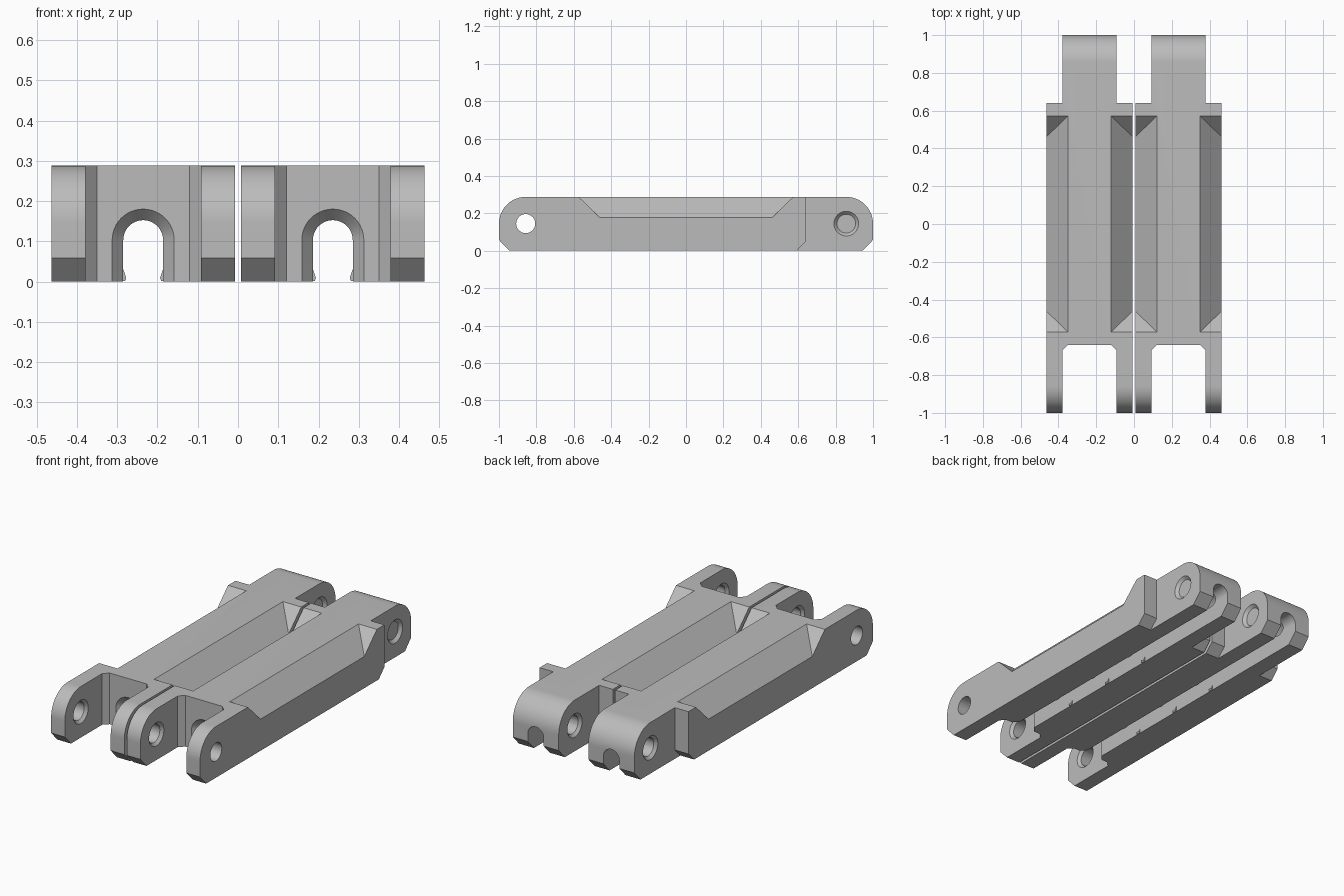
import bpy, bmesh, math

if "Cube" in bpy.data.objects:
    bpy.data.objects.remove(bpy.data.objects["Cube"])

H = 0.287          # link height
W = 0.228          # half width of the link
T = 0.143          # half width of the tongue and of the fork gap
PIN_Y, PIN_Z = 0.857, 0.145

grey = bpy.data.materials.new("plain grey")
grey.diffuse_color = (0.5, 0.5, 0.5, 1)
grey.use_nodes = True
grey.node_tree.nodes["Principled BSDF"].inputs["Base Color"].default_value = grey.diffuse_color


def loft(name, a, b):
    """Closed solid between two matching loops of 3D points."""
    bm = bmesh.new()
    va, vb = [bm.verts.new(p) for p in a], [bm.verts.new(p) for p in b]
    n = len(a)
    bm.faces.new(va)
    bm.faces.new(vb)
    for i in range(n):
        j = (i + 1) % n
        bm.faces.new((va[i], va[j], vb[j], vb[i]))
    bmesh.ops.recalc_face_normals(bm, faces=bm.faces)
    me = bpy.data.meshes.new(name)
    bm.to_mesh(me)
    bm.free()
    me.materials.append(grey)
    ob = bpy.data.objects.new(name, me)
    bpy.context.collection.objects.link(ob)
    return ob


def along_x(name, pts, x0, x1):
    return loft(name, [(x0, y, z) for y, z in pts], [(x1, y, z) for y, z in pts])


def along_z(name, pts, z0, z1):
    return loft(name, [(x, y, z0) for x, y in pts], [(x, y, z1) for x, y in pts])


def arc(cx, cy, r, a0, a1, n):
    return [(cx + r * math.cos(math.radians(a0 + (a1 - a0) * i / n)),
             cy + r * math.sin(math.radians(a0 + (a1 - a0) * i / n))) for i in range(n + 1)]


def combine(target, tool, op='DIFFERENCE'):
    mod = target.modifiers.new("combine", 'BOOLEAN')
    mod.operation, mod.object, mod.solver = op, tool, 'EXACT'
    bpy.context.view_layer.objects.active = target
    bpy.ops.object.modifier_apply(modifier=mod.name)
    bpy.data.objects.remove(tool)


def arch(h, y):
    """Arch outline of half width h, open towards the ground."""
    pts = [(h, -0.05)] + arc(0, 0.103, h, 0, 180, 24) + [(-h, -0.05)]
    return [(x, y, z) for x, z in pts]


def circle(x, y, r):
    return [(x, p, q) for p, q in arc(y, PIN_Z, r, 0, 360, 32)[:-1]]


# Main side outline: rounded top ends, chamfered bottom ends
r = H - PIN_Z
outline = ([(-0.945, 0), (0.945, 0), (1, 0.058)]
           + arc(PIN_Y, PIN_Z, r + 0.001, 0, 90, 16)
           + arc(-PIN_Y, PIN_Z, r + 0.001, 90, 180, 16) + [(-1, 0.058)])
link = along_x("left_link", outline, -W, W)

# Fork gap with chamfered inner corners
combine(link, along_z("fork_gap", [(-T, -1.1), (T, -1.1), (T, -0.668), (T - 0.028, -0.64),
                                   (0.028 - T, -0.64), (-T, -0.668)], -0.1, 0.4))

for s in (-1, 1):
    # Narrow tongue, leaving shoulders with a bottom chamfer
    combine(link, along_x("shoulder", [(0.56, -0.03), (0.64, 0.05), (0.64, 0.4),
                                       (1.1, 0.4), (1.1, -0.03)], s * T, s * 0.3))
    # Sloping recess along the upper side edge
    hi, lo = -0.3, 1.3

    def at(t, side):
        return (s * (0.114 + 0.114 * t), side * (0.573 - 0.112 * t), H + 0.001 - 0.110 * t)

    def end(side):
        top = at(hi, side)
        low = at(lo, side)
        return [top, low, (low[0], top[1], top[2])]
    combine(link, loft("side_recess", end(-1), end(1)))

# Cable channel with flared mouth
combine(link, loft("channel", arch(0.0495, -0.7), arch(0.0495, 1.1)))
combine(link, loft("mouth", arch(0.0862, -0.65), arch(0.0495, -0.61)))

# Pin holes, countersunk on the tongue sides and the inner fork faces
for y in (-PIN_Y, PIN_Y):
    combine(link, loft("pin_hole", circle(-0.3, y, 0.051), circle(0.3, y, 0.051)))
    for s in (-1, 1):
        inward = 1 if y < 0 else -1
        outer_x, inner_x = s * (T - inward * 0.004), s * (T + inward * 0.016)
        combine(link, loft("countersink", circle(outer_x, y, 0.070), circle(inner_x, y, 0.050)))

# Small retaining nubs at the bottom of the channel
for s in (-1, 1):
    for y in (-0.3, 0, 0.3):
        sec = [(0.055, 0.001), (0.045, 0.001), (0.042, 0.009), (0.049, 0.03), (0.055, 0.03)]
        combine(link, loft("nub", [(s * x, y - 0.012, z) for x, z in sec],
                           [(s * x, y + 0.012, z) for x, z in sec]), 'UNION')

# Smooth curved areas, keep edges sharp, then place the pair
bpy.ops.object.select_all(action='DESELECT')
link.select_set(True)
bpy.context.view_layer.objects.active = link
bpy.ops.object.shade_smooth_by_angle(angle=math.radians(30))
link.location.x = -0.2355
twin = link.copy()
twin.data = link.data.copy()
twin.name = "right_link"
twin.location.x = 0.2355
bpy.context.collection.objects.link(twin)
